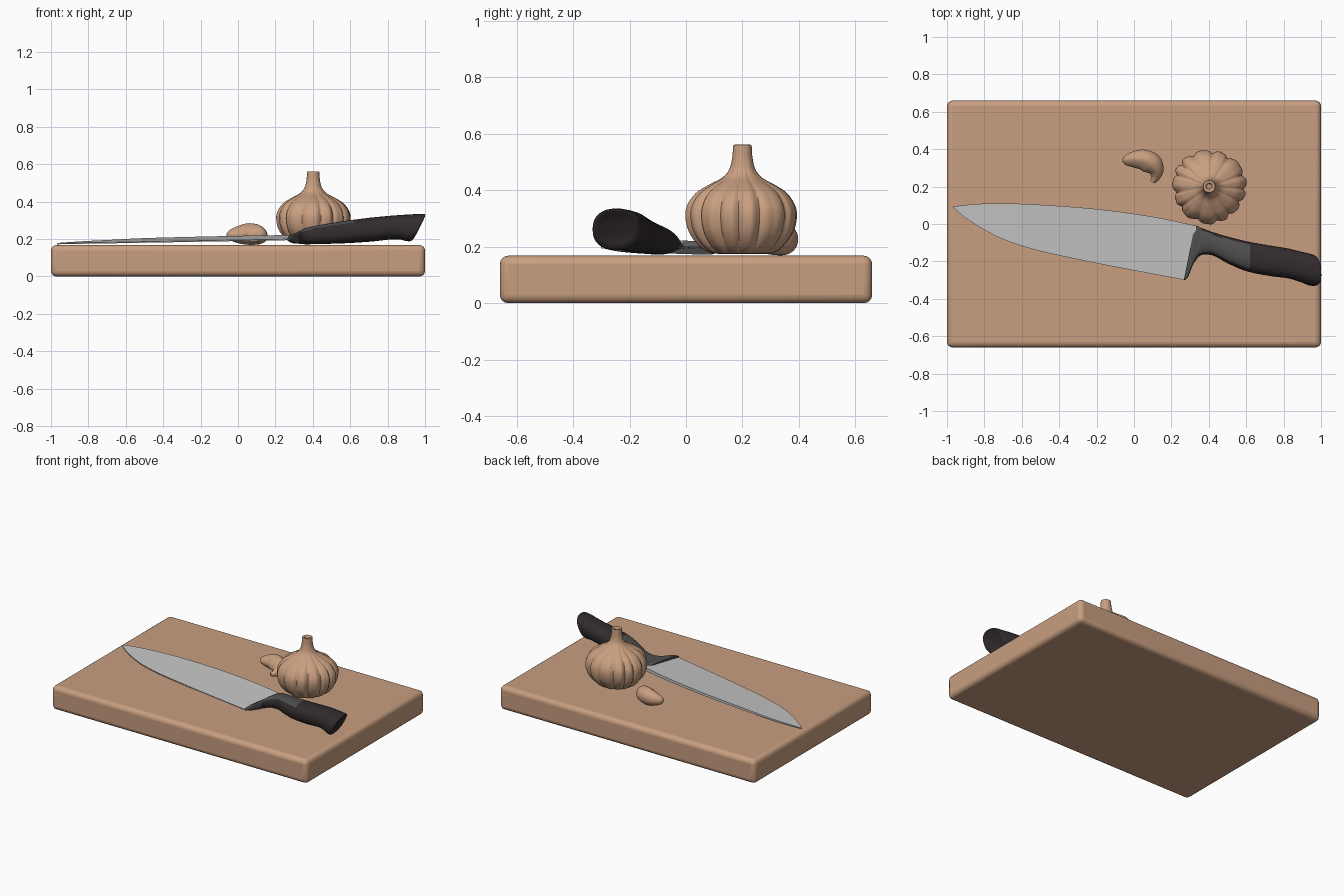
import bpy, bmesh, math
from mathutils import Vector

if "Cube" in bpy.data.objects:
    bpy.data.objects.remove(bpy.data.objects["Cube"])


def material(name, rgb):
    m = bpy.data.materials.new(name)
    m.diffuse_color = (*rgb, 1)
    m.use_nodes = True
    m.node_tree.nodes["Principled BSDF"].inputs["Base Color"].default_value = m.diffuse_color
    return m


WOOD = material("warm tan", (0.58, 0.345, 0.215))
STEEL = material("blade grey", (0.55, 0.56, 0.55))
BOLSTER = material("dark steel", (0.075, 0.075, 0.075))
GRIP = material("black brown", (0.032, 0.024, 0.026))


def spline(pts, n):
    """Resample control tuples with a Catmull-Rom curve, n steps per span."""
    p = [Vector(q) for q in pts]
    p = [2 * p[0] - p[1]] + p + [2 * p[-1] - p[-2]]
    out = []
    for i in range(1, len(p) - 2):
        a, b, c, d = p[i - 1:i + 3]
        for k in range(n):
            t = k / n
            out.append(0.5 * (2 * b + (c - a) * t + (2 * a - 5 * b + 4 * c - d) * t * t
                              + (3 * b - a - 3 * c + d) * t ** 3))
    return out + [p[-2]]


def loft(name, rings, mats, rule=None, angle=40):
    """Skin a list of closed rings and cap both ends."""
    bm = bmesh.new()
    rows = [[bm.verts.new(v) for v in r] for r in rings]
    n = len(rows[0])
    for a, b in zip(rows, rows[1:]):
        for j in range(n):
            bm.faces.new((a[j], a[(j + 1) % n], b[(j + 1) % n], b[j]))
    bm.faces.new(rows[0][::-1])
    bm.faces.new(rows[-1])
    bmesh.ops.recalc_face_normals(bm, faces=bm.faces)
    bm.normal_update()
    if rule:
        for f in bm.faces:
            f.material_index = rule(f)
    me = bpy.data.meshes.new(name)
    bm.to_mesh(me)
    bm.free()
    for m in mats:
        me.materials.append(m)
    ob = bpy.data.objects.new(name, me)
    bpy.context.collection.objects.link(ob)
    smooth(ob, angle)
    return ob


def smooth(ob, angle):
    bpy.ops.object.select_all(action='DESELECT')
    ob.select_set(True)
    bpy.context.view_layer.objects.active = ob
    bpy.ops.object.shade_smooth_by_angle(angle=math.radians(angle))


# Cutting board: rounded slab
bpy.ops.mesh.primitive_cube_add(size=1, location=(0, 0, 0.084))
board = bpy.context.object
board.name = "cutting_board"
board.scale = (2, 1.32, 0.168)
bpy.ops.object.transform_apply(location=False, rotation=False, scale=True)
board.data.materials.append(WOOD)
bev = board.modifiers.new("rounding", 'BEVEL')
bev.width, bev.segments = 0.03, 4
smooth(board, 40)

# Knife blade: wedge section between spine and cutting edge
# x spine, y spine, x edge, y edge, z edge, z spine, half thickness of spine
blade = spline([
    (-0.965, 0.093, -0.968, 0.088, 0.175, 0.176, 0.003),
    (-0.90, 0.102, -0.90, 0.032, 0.176, 0.180, 0.004),
    (-0.80, 0.109, -0.80, -0.032, 0.178, 0.185, 0.005),
    (-0.68, 0.110, -0.68, -0.090, 0.180, 0.190, 0.006),
    (-0.50, 0.103, -0.51, -0.143, 0.183, 0.197, 0.008),
    (-0.20, 0.080, -0.23, -0.204, 0.188, 0.204, 0.009),
    (0.10, 0.039, 0.05, -0.258, 0.193, 0.209, 0.010),
    (0.335, -0.010, 0.275, -0.300, 0.197, 0.211, 0.011)], 5)
rings = []
for xs, ys, xe, ye, ze, zs, h in blade:
    rings.append([(xs, ys, zs + h), (xs, ys, zs - h),
                  (xe, ye, ze - 0.003), (xe, ye, ze + 0.003)])
loft("knife_blade", rings, [STEEL], angle=30)

# Knife handle with bolster: oval sections, sheared at both ends
# x, y max, y min, z min, z max, shear by y, shear by z
handle = spline([
    (0.295, -0.010, -0.302, 0.185, 0.222, 0.20, 0),
    (0.315, -0.012, -0.285, 0.178, 0.232, 0.20, 0),
    (0.335, -0.018, -0.215, 0.174, 0.245, 0.18, 0),
    (0.365, -0.026, -0.168, 0.172, 0.259, 0.12, 0),
    (0.42, -0.043, -0.168, 0.173, 0.272, 0.0, 0),
    (0.50, -0.067, -0.210, 0.175, 0.286, 0.0, 0),
    (0.60, -0.092, -0.252, 0.179, 0.301, 0.0, 0),
    (0.72, -0.114, -0.277, 0.187, 0.316, 0.0, 0.05),
    (0.82, -0.130, -0.290, 0.197, 0.326, 0.0, 0.2),
    (0.885, -0.145, -0.309, 0.198, 0.331, -0.05, 0.35),
    (0.93, -0.155, -0.328, 0.190, 0.334, -0.10, 0.45),
    (0.958, -0.163, -0.330, 0.189, 0.335, -0.10, 0.50),
    (0.967, -0.175, -0.318, 0.202, 0.329, -0.10, 0.50),
    (0.962, -0.200, -0.293, 0.225, 0.308, -0.10, 0.50)], 6)
rings = []
for x, y1, y0, z0, z1, sy, sz in handle:
    ring = []
    for k in range(40):
        a = math.tau * k / 40
        c, s = math.cos(a), math.sin(a)
        dy = (y1 - y0) / 2 * math.copysign(abs(c) ** 0.85, c)
        dz = (z1 - z0) / 2 * math.copysign(abs(s) ** 0.85, s)
        ring.append((x + sy * dy + sz * dz, (y0 + y1) / 2 + dy, (z0 + z1) / 2 + dz))
    rings.append(ring)


def handle_colour(f):
    c = f.calc_center_median()
    neck = c.x < 0.335 + 0.2 * (c.y + 0.15)
    top_plate = c.x < 0.61 and f.normal.z > 0.72
    return 1 if neck or top_plate else 0


loft("knife_handle", rings, [GRIP, BOLSTER], handle_colour, 50)

# Garlic bulb: revolved profile with uneven lobes fading into the stem
# radius, height, lobe strength
profile = spline([
    (0.02, 0.182, 0), (0.06, 0.176, 0.3), (0.11, 0.178, 0.8), (0.150, 0.205, 1),
    (0.182, 0.25, 1), (0.195, 0.30, 1), (0.190, 0.345, 1), (0.160, 0.39, 0.9),
    (0.115, 0.42, 0.8), (0.070, 0.445, 0.6), (0.046, 0.475, 0.4), (0.036, 0.515, 0.2),
    (0.033, 0.555, 0.1), (0.030, 0.561, 0), (0.020, 0.560, 0), (0.014, 0.545, 0)], 4)
rings = []
for r, z, lobe in profile:
    ring = []
    for k in range(168):
        a = math.tau * k / 168
        u = a + 0.10 * math.sin(2 * a + 1) + 0.05 * math.sin(5 * a)
        groove = 1 - abs(math.sin(6.5 * u)) ** 0.7
        fine = 1 - abs(math.sin(13 * u + 0.6))
        wobble = 0.02 * math.sin(3 * a + 0.5)
        q = r * (1 + lobe * (0.025 + wobble - 0.10 * groove - 0.02 * fine))
        ring.append((0.402 + q * math.cos(a), 0.20 + q * math.sin(a), z))
    rings.append(ring)
loft("garlic_bulb", rings, [WOOD], angle=60)

# Garlic clove: curved sweep with a ridged inner side
# x, y, z of centre, half width, half height
clove = spline([
    (-0.062, 0.338, 0.222, 0.004, 0.005), (-0.045, 0.340, 0.222, 0.026, 0.026),
    (0.0, 0.345, 0.224, 0.044, 0.046), (0.05, 0.343, 0.227, 0.055, 0.057),
    (0.095, 0.320, 0.225, 0.058, 0.055), (0.117, 0.283, 0.218, 0.042, 0.043),
    (0.114, 0.250, 0.210, 0.025, 0.026), (0.104, 0.233, 0.206, 0.017, 0.016),
    (0.098, 0.224, 0.205, 0.013, 0.012)], 5)
rings = []
for i, (x, y, z, w, h) in enumerate(clove):
    d = clove[min(i + 1, len(clove) - 1)] - clove[max(i - 1, 0)]
    side = Vector((-d[1], d[0], 0)).normalized()
    ring = []
    for k in range(32):
        a = math.tau * k / 32
        taper = 1 - 0.28 * max(0, -math.cos(a))
        ring.append(Vector((x, y, z)) + side * w * math.cos(a)
                    + Vector((0, 0, h * math.sin(a) * taper)))
    rings.append(ring)
loft("garlic_clove", rings, [WOOD], angle=50)
